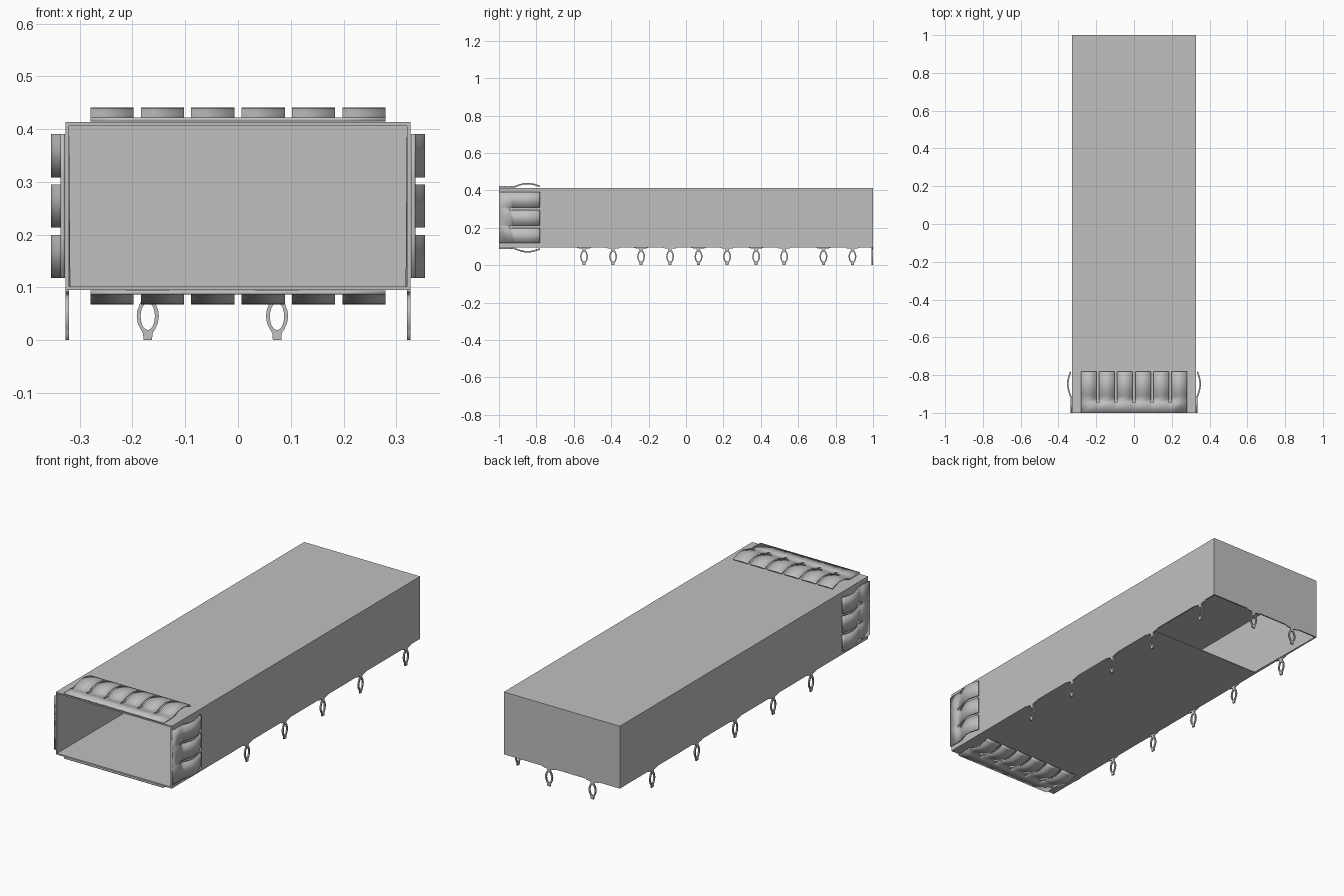
import bpy, bmesh, math
from mathutils import Matrix, Vector

old = bpy.data.objects.get("Cube")
if old:
    bpy.data.objects.remove(old, do_unlink=True)

W, Z0, Z1, T = 0.327, 0.095, 0.413, 0.007   # half width, bottom, top, sheet thickness
MID = (Z0 + Z1) / 2

metal = bpy.data.materials.new("light grey metal")
metal.use_nodes = True
GREY = (0.53, 0.53, 0.53, 1)
metal.diffuse_color = GREY
metal.node_tree.nodes["Principled BSDF"].inputs["Base Color"].default_value = GREY


def activate(ob):
    bpy.ops.object.select_all(action='DESELECT')
    bpy.context.view_layer.objects.active = ob
    ob.select_set(True)


def add_mesh(name, bm):
    me = bpy.data.meshes.new(name)
    bm.to_mesh(me)
    bm.free()
    me.materials.append(metal)
    ob = bpy.data.objects.new(name, me)
    bpy.context.collection.objects.link(ob)
    return ob


def thicken(ob, amount):
    mod = ob.modifiers.new("sheet", 'SOLIDIFY')
    mod.thickness = amount
    mod.offset = -1
    mod.use_even_offset = True


# Shell: sheet box, open at the front and under the rear
bm = bmesh.new()
bmesh.ops.create_cube(bm, size=1, matrix=Matrix.Translation((0, 0, MID))
                      @ Matrix.Diagonal((2 * W, 2, Z1 - Z0, 1)))
bmesh.ops.bisect_plane(bm, geom=bm.verts[:] + bm.edges[:] + bm.faces[:],
                       plane_co=(0, 0.54, 0), plane_no=(0, 1, 0))
holes = []
for f in bm.faces:
    c = f.calc_center_median()
    if c.y < -0.99 or (c.z < Z0 + 0.01 and c.y > 0.54):
        holes.append(f)
bmesh.ops.delete(bm, geom=holes, context='FACES')
thicken(add_mesh("shell", bm), T)


# Spring strips: flat band at the mouth with arched fingers
FINGER, PITCH, SLOT, BEND, END = 0.082, 0.0955, -0.945, -0.92, -0.78


def spring_strip(name, count, place):
    rows = [(-1, 0.009), (SLOT, 0.009)]
    for i in range(13):
        t = i / 12
        rows.append((BEND + (END - BEND) * t,
                     0.009 + 0.017 * math.sin(math.pi * t) + 0.003 * t))
    start = -((count - 1) * PITCH + FINGER) / 2
    cols = [start + i * PITCH + s for i in range(count) for s in (0, FINGER)]
    bm = bmesh.new()
    grid = [[bm.verts.new(place @ Vector((u, y, n))) for u in cols] for y, n in rows]
    for r in range(len(rows) - 1):
        for c in range(len(cols) - 1):
            if c % 2 == 0 or r == 0:   # gaps are joined only in the band
                bm.faces.new((grid[r][c], grid[r][c + 1],
                              grid[r + 1][c + 1], grid[r + 1][c]))
    bmesh.ops.delete(bm, geom=[v for v in bm.verts if not v.link_faces], context='VERTS')
    ob = add_mesh(name, bm)
    thicken(ob, 0.008)
    activate(ob)
    bpy.ops.object.shade_smooth_by_angle(angle=math.radians(25))


def side_frame(x, z, turn):
    return Matrix.Translation((x, 0, z)) @ Matrix.Rotation(math.radians(turn), 4, 'Y')


spring_strip("top_springs", 6, side_frame(0, Z1, 0))
spring_strip("bottom_springs", 6, side_frame(0, Z0, 180))
spring_strip("left_springs", 3, side_frame(W, MID, 90))
spring_strip("right_springs", 3, side_frame(-W, MID, -90))

# Press-fit pin: eye-shaped flat outline with a hole
half = [(0.042, Z0), (0.03, 0.09), (0.012, 0.088), (0.008, 0.081), (0.015, 0.069),
        (0.02, 0.055), (0.021, 0.045), (0.019, 0.032), (0.014, 0.021),
        (0.009, 0.013), (0.008, 0)]
outline = half + [(-u, z) for u, z in reversed(half)]
eye = [(0.0135 * math.cos(a), 0.045 + 0.026 * math.sin(a))
       for a in (math.tau * i / 20 for i in range(20))]
curve = bpy.data.curves.new("pin", 'CURVE')
curve.dimensions = '2D'
curve.fill_mode = 'BOTH'
curve.extrude = T / 2
for pts in (outline, eye):
    sp = curve.splines.new('POLY')
    sp.points.add(len(pts) - 1)
    for p, (u, z) in zip(sp.points, pts):
        p.co = (u, z, 0, 1)
    sp.use_cyclic_u = True
curve.materials.append(metal)
first = bpy.data.objects.new("back_pin_1", curve)
bpy.context.collection.objects.link(first)
activate(first)
bpy.ops.object.convert(target='MESH')
first = bpy.context.view_layer.objects.active

UPRIGHT = Matrix.Rotation(math.pi / 2, 4, 'X')
first.matrix_world = Matrix.Translation((-0.171, 1 - T / 2, 0)) @ UPRIGHT


def add_pin(name, x, y, turn):
    ob = bpy.data.objects.new(name, first.data)
    bpy.context.collection.objects.link(ob)
    ob.matrix_world = (Matrix.Translation((x, y, 0))
                       @ Matrix.Rotation(turn, 4, 'Z') @ UPRIGHT)


add_pin("back_pin_2", 0.074, 1 - T / 2, 0)
# Side pins are staggered between the two walls
for side, sx, rows in (("left", 1, (-0.39, -0.085, 0.22, 0.525, 0.89)),
                       ("right", -1, (-0.545, -0.24, 0.067, 0.375, 0.735))):
    for i, y in enumerate(rows):
        add_pin(f"{side}_pin_{i + 1}", sx * (W - T / 2), y, math.pi / 2)
